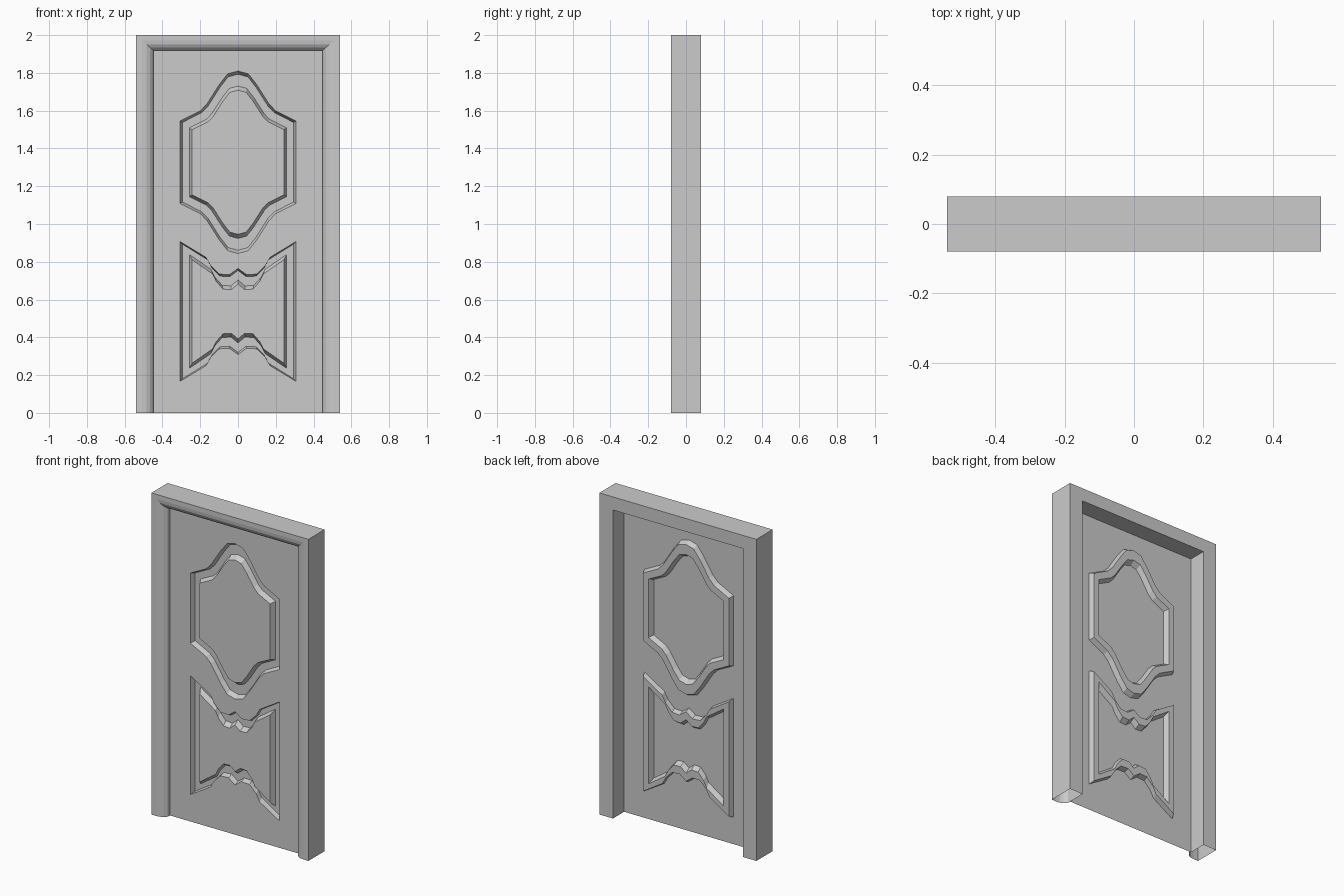
import bpy, bmesh

if "Cube" in bpy.data.objects:
    bpy.data.objects.remove(bpy.data.objects["Cube"])

DOOR_Y = -0.03      # plane of the door leaf
GROOVE = 0.03       # groove depth, pressed toward the back


def finish(bm, name):
    me = bpy.data.meshes.new(name)
    bm.to_mesh(me)
    bm.free()
    ob = bpy.data.objects.new(name, me)
    bpy.context.collection.objects.link(ob)
    return ob


def bridge(bm, a, b, closed=True):
    n = len(a)
    for i in range(n if closed else n - 1):
        j = (i + 1) % n
        bm.faces.new((a[i], a[j], b[j], b[i]))


# Frame: moulded section (width fraction, y) swept up, across and down, mitred
section = [(0, 0.08), (0, -0.08), (0.35, -0.08), (0.6, -0.077),
           (0.8, -0.068), (0.95, -0.055), (1, -0.047), (1, 0.08)]
bm = bmesh.new()
rings = []
for side, top in [(-1, False), (-1, True), (1, True), (1, False)]:
    rings.append([bm.verts.new((side * (0.54 - 0.093 * w), y,
                                2 - 0.082 * w if top else 0))
                  for w, y in section])
for a, b in zip(rings, rings[1:]):
    bridge(bm, a, b)
bmesh.ops.recalc_face_normals(bm, faces=bm.faces)
finish(bm, "door_frame")


# Door leaf: pressed sheet with two grooved panels
def outline(quarter, cz, sx, sz, dz):
    """Mirror a quarter outline (x, half height) into a closed loop."""
    q = [(x * sx, h * sz - dz) for x, h in quarter]
    right = q + [(x, -h) for x, h in reversed(q)]
    left = [(-x, h) for x, h in reversed(right) if x > 1e-6]
    return [(x, cz + h) for x, h in right + left]


upper = [(0, 0.483), (0.055, 0.468), (0.1, 0.41), (0.165, 0.308),
         (0.2, 0.272), (0.307, 0.218)]
lower = [(0, 0.228), (0.045, 0.195), (0.1, 0.198), (0.145, 0.243),
         (0.17, 0.287), (0.307, 0.37)]
# each step: x scale, z scale, z inset, depth
upper_steps = [(1, 1, 0, 0), (0.96, 0.965, 0, 1),
               (0.84, 0.835, 0, 1), (0.79, 0.79, 0, 0)]
lower_steps = [(1, 1, 0, 0), (0.96, 0.985, 0.008, 1),
               (0.84, 0.95, 0.05, 1), (0.79, 0.9, 0.06, 0)]

bm = bmesh.new()


def loop_edges(verts):
    return [bm.edges.new((verts[i - 1], verts[i])) for i in range(len(verts))]


boundary = loop_edges([bm.verts.new((x, DOOR_Y, z)) for x, z in
                       [(-0.447, 0), (0.447, 0), (0.447, 1.918), (-0.447, 1.918)]])
panels = []
for quarter, cz, steps in [(upper, 1.327, upper_steps), (lower, 0.537, lower_steps)]:
    loops = [[bm.verts.new((x, DOOR_Y + d * GROOVE, z))
              for x, z in outline(quarter, cz, sx, sz, dz)]
             for sx, sz, dz, d in steps]
    boundary += loop_edges(loops[0])
    panels.append(loops)

# flat field around the panels, then groove walls and raised centres
bmesh.ops.triangle_fill(bm, edges=boundary, use_beauty=True, use_dissolve=False,
                        normal=(0, -1, 0))
for loops in panels:
    for a, b in zip(loops, loops[1:]):
        bridge(bm, a, b)
    bm.faces.new(loops[-1])
bm.normal_update()
for f in bm.faces:
    if f.normal.y > 0:
        f.normal_flip()
finish(bm, "door_leaf")
